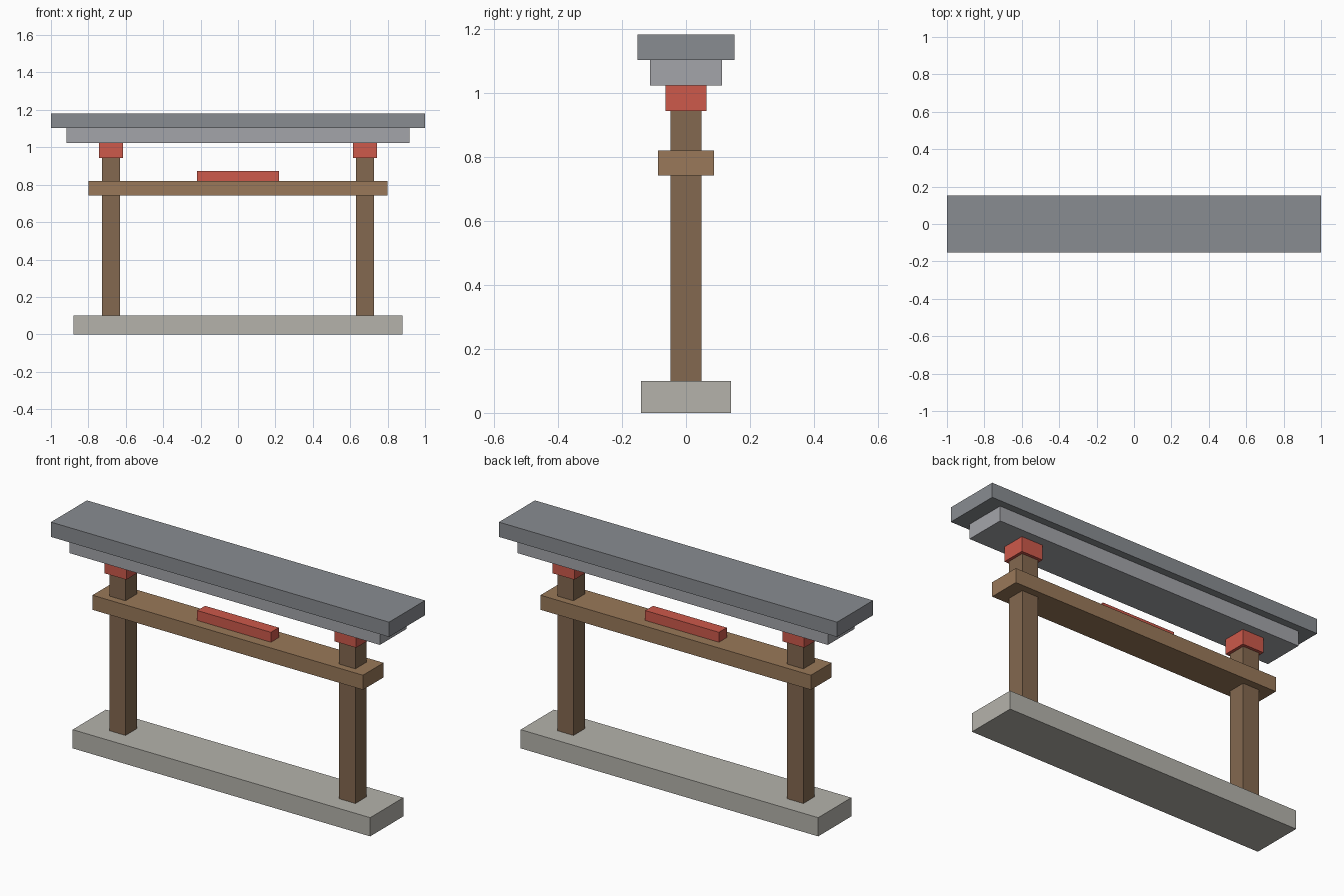
import bpy

if "Cube" in bpy.data.objects:
    bpy.data.objects.remove(bpy.data.objects["Cube"])


def material(name, rgb):
    m = bpy.data.materials.new(name)
    m.diffuse_color = (*rgb, 1)
    m.use_nodes = True
    m.node_tree.nodes["Principled BSDF"].inputs["Base Color"].default_value = m.diffuse_color
    return m


STONE = material("stone", (0.46, 0.45, 0.41))
WOOD = material("dark_wood", (0.23, 0.14, 0.08))
BEAM = material("light_wood", (0.32, 0.19, 0.10))
RED = material("red_paint", (0.61, 0.10, 0.07))
SLATE = material("slate", (0.25, 0.265, 0.285))
GREY = material("light_slate", (0.37, 0.375, 0.40))


def box(name, width, depth, z0, z1, mat, x=0):
    """Box centred on y = 0, spanning z0 to z1."""
    bpy.ops.mesh.primitive_cube_add(size=1, location=(x, 0, (z0 + z1) / 2))
    ob = bpy.context.object
    ob.name = name
    ob.scale = (width, depth, z1 - z0)
    bpy.ops.object.transform_apply(location=False, rotation=False, scale=True)
    ob.data.materials.append(mat)
    return ob


# Plinth
box("base", 1.76, 0.28, 0, 0.10, STONE)

# Posts with red caps
for side, x in (("left", -0.68), ("right", 0.68)):
    box(side + "_post", 0.096, 0.096, 0.10, 0.943, WOOD, x)
    box(side + "_post_cap", 0.128, 0.128, 0.943, 1.023, RED, x)

# Tie beam and the red block resting on it
box("tie_beam", 1.60, 0.174, 0.742, 0.82, BEAM)
box("centre_block", 0.436, 0.066, 0.82, 0.873, RED)

# Two-tier lintel
box("lower_lintel", 1.836, 0.224, 1.023, 1.103, GREY)
box("top_lintel", 2.0, 0.304, 1.103, 1.182, SLATE)
